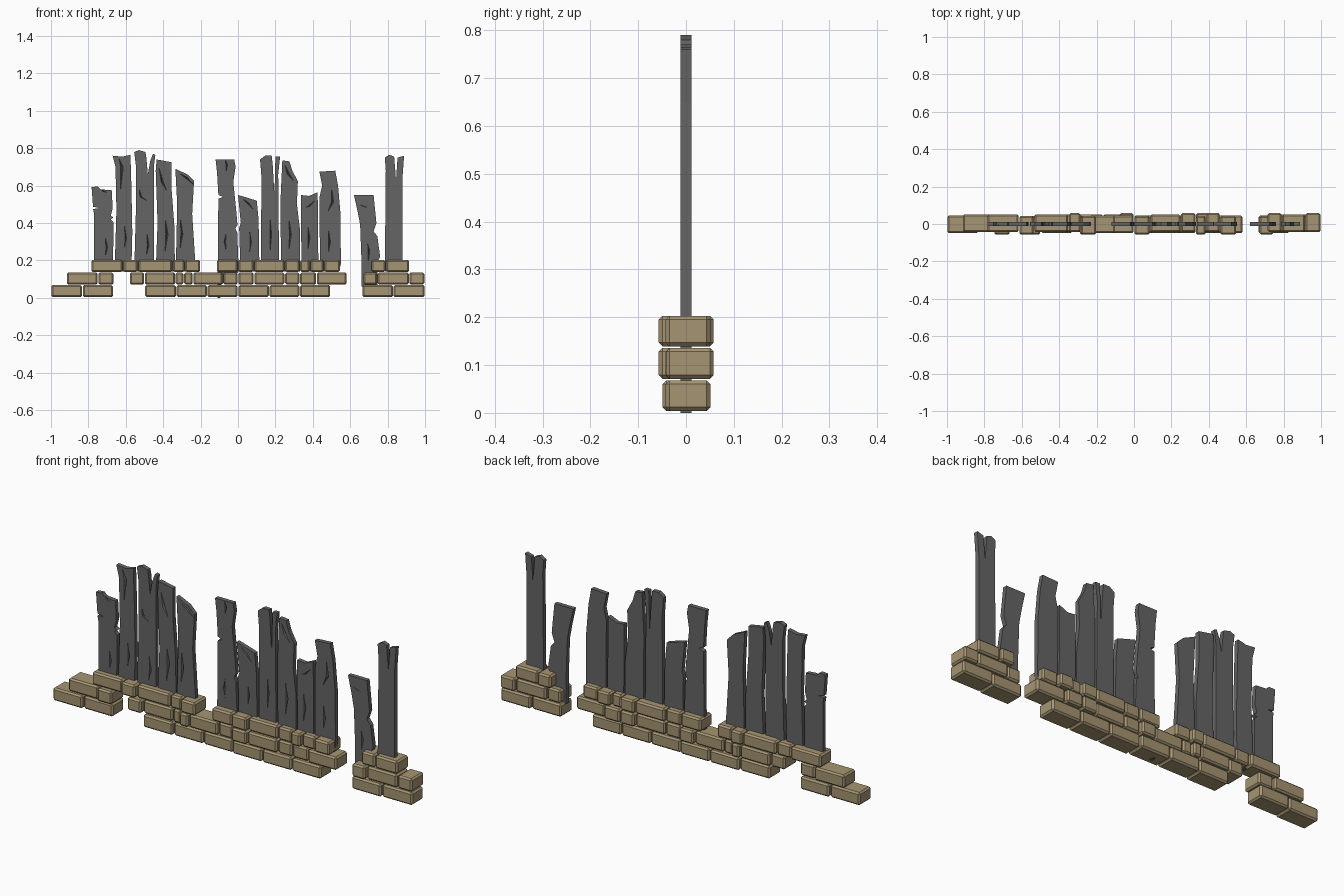
import bpy, bmesh, random
from mathutils import Vector

random.seed(4)


def material(name, rgb):
    m = bpy.data.materials.new(name)
    m.diffuse_color = (*rgb, 1)
    return m


STONE = material("tan_stone", (0.38, 0.30, 0.17))
WOOD = material("weathered_wood", (0.13, 0.13, 0.13))


def finish(bm, name, mat=None):
    bmesh.ops.recalc_face_normals(bm, faces=bm.faces)
    me = bpy.data.meshes.new(name)
    bm.to_mesh(me)
    bm.free()
    ob = bpy.data.objects.new(name, me)
    bpy.context.collection.objects.link(ob)
    if mat:
        me.materials.append(mat)
    return ob


# Bricks: each run lists the joints between neighbouring bricks
def brick_course(name, z0, z1, runs):
    bm = bmesh.new()
    for run in runs:
        for x0, x1 in zip(run, run[1:]):
            part = bmesh.new()
            bmesh.ops.create_cube(part, size=1)
            header = x1 - x0 < 0.1
            cy = random.choice((-0.007, 0.008) if header else (-0.002, 0.004))
            depth = 0.1 if header else 0.094
            for v in part.verts:
                v.co = Vector(((x0 + x1) / 2 + v.co.x * (x1 - x0 - 0.004),
                               cy + v.co.y * depth,
                               (z0 + z1) / 2 + v.co.z * (z1 - z0)))
            bmesh.ops.bevel(part, geom=part.edges[:], offset=0.008, segments=1,
                            affect='EDGES', profile=0.5)
            tmp = bpy.data.meshes.new("tmp")
            part.to_mesh(tmp)
            part.free()
            bm.from_mesh(tmp)
            bpy.data.meshes.remove(tmp)
    return finish(bm, name, STONE)


brick_course("bottom_bricks", 0.004, 0.068, [
    (-1.0, -0.832, -0.667),
    (-0.498, -0.33, -0.165, 0, 0.167, 0.33, 0.495),
    (0.664, 0.83, 1.0)])
brick_course("middle_bricks", 0.071, 0.136, [
    (-0.917, -0.748, -0.664),
    (-0.58, -0.5, -0.335, -0.29, -0.24, -0.08, 0, 0.085, 0.25, 0.33, 0.42, 0.582),
    (0.67, 0.745, 0.915, 0.998)])
brick_course("top_bricks", 0.139, 0.203, [
    (-0.786, -0.615, -0.535, -0.35, -0.285, -0.2),
    (-0.115, 0, 0.085, 0.25, 0.33, 0.385, 0.46, 0.547),
    (0.713, 0.79, 0.917)])


# Planks: extruded outlines in hundredths, with wedge cracks (x, z, x, z, x, z, half width)
def plank(name, outline, cracks=()):
    bm = bmesh.new()
    face = bm.faces.new([bm.verts.new((x / 100, -0.011, z / 100)) for x, z in outline])
    ext = bmesh.ops.extrude_face_region(bm, geom=[face])
    for v in ext["geom"]:
        if isinstance(v, bmesh.types.BMVert):
            v.co.y = 0.011
    ob = finish(bm, name, WOOD)
    if not cracks:
        return
    cb = bmesh.new()
    for ax, az, mx, mz, bx, bz, w in cracks:
        pts = [(ax, az, -1.5), (bx, bz, -1.5), (mx - w, mz, -1.5),
               (mx + w, mz, -1.5), (mx, mz, -0.2)]
        a, b, l, r, t = [cb.verts.new((x / 100, y / 100, z / 100)) for x, z, y in pts]
        for f in ((a, l, r), (l, b, r), (a, t, l), (a, r, t), (b, l, t), (b, t, r)):
            cb.faces.new(f)
    cutter = finish(cb, "crack_cutter")
    cutter.hide_render = True
    mod = ob.modifiers.new("cracks", 'BOOLEAN')
    mod.operation, mod.solver, mod.object = 'DIFFERENCE', 'EXACT', cutter
    bpy.context.view_layer.objects.active = ob
    bpy.ops.object.modifier_apply(modifier=mod.name)
    bpy.data.objects.remove(cutter)


# Left group
plank("left_plank_1", [(-77, 14), (-77, 45), (-77.5, 47.5), (-74, 48), (-77.5, 48.7),
      (-78.3, 59.3), (-75, 59.5), (-73.5, 58), (-67.5, 57.5), (-67, 48), (-68, 44),
      (-66.6, 43), (-68, 42), (-66.6, 40.5), (-66.8, 14)],
      [(-74, 60, -72, 57, -69, 56, 0.8), (-71, 34, -70.2, 27, -71, 21, 0.7)])
plank("left_plank_2", [(-66, 14), (-65, 47), (-65.5, 70), (-67, 76), (-62, 75.5),
      (-57.5, 76.5), (-57, 60), (-56.5, 35), (-57, 14)],
      [(-64.5, 77, -62, 70, -63, 53, 1.0), (-61, 42, -60, 32, -61, 24, 0.6)])
plank("left_plank_3", [(-55.5, 14), (-54.5, 50), (-54.5, 70), (-55.5, 78), (-53, 79),
      (-49.5, 78), (-49, 75), (-48.2, 66), (-47, 73), (-45.5, 77), (-44.2, 76.5),
      (-45, 70), (-45, 14)],
      [(-53, 60, -52, 54, -47, 51, 0.7), (-49, 38, -48, 28, -49.5, 20, 0.7)])
plank("left_plank_4", [(-44, 14), (-43, 40), (-44, 68), (-43.5, 74), (-35.5, 72.5),
      (-35.5, 58), (-34, 38), (-33.7, 14)],
      [(-43, 73, -40.5, 62, -37, 55, 0.9), (-39, 45, -38, 34, -39.5, 20, 0.9)])
plank("left_plank_5", [(-33.3, 14), (-32.5, 50), (-33.5, 69), (-27, 66), (-23.5, 62.5),
      (-24.5, 45), (-22.5, 14)],
      [(-32, 67, -28, 64.5, -22, 59, 1.0), (-31, 46, -30, 34, -31.5, 22, 0.8)])

# Middle group
plank("middle_plank_1", [(-11, 0), (-10.5, 53), (-8, 54), (-10.5, 55), (-11.2, 67),
      (-12, 74), (-2, 74), (-1.3, 70), (-2.5, 62), (-0.8, 45), (-0.3, 39), (-1.4, 37),
      (-0.4, 35), (0.4, 14), (-9, 7), (-9.5, 0)],
      [(-7, 75, -6, 71, -6.5, 66, 0.7), (-6, 37, -7, 30, -6, 23, 0.6)])
plank("middle_plank_2", [(1, 14), (0.9, 34), (0.5, 37), (1.5, 40), (0, 55), (3.5, 54),
      (10, 52), (11, 42), (11.5, 14)],
      [(1, 54, 5, 51, 10, 45, 0.8), (6, 38, 6.8, 30, 6, 22, 0.6)])
plank("middle_plank_3", [(12.3, 14), (12.5, 65), (11.8, 74), (14.5, 76), (18, 76),
      (18.5, 72), (19.5, 55), (20, 75.5), (22.5, 75.5), (21.5, 66), (22, 14)],
      [(17, 46, 17.6, 34, 17, 21, 0.6)])
plank("middle_plank_4", [(23, 14), (22.7, 52), (23.7, 73.5), (27.5, 73), (29, 68),
      (32, 62.5), (31.5, 50), (33.2, 36), (33.2, 14)],
      [(24, 74, 27, 66, 31, 61, 1.0), (27, 45, 28, 34, 27, 22, 0.8)])
plank("middle_plank_5", [(34, 14), (33.7, 40), (33.7, 55), (38, 54.5), (42.6, 56.5),
      (43, 14)],
      [(43, 54, 38, 49, 35, 48, 0.9), (37, 42, 38, 32, 37, 22, 0.8)])
plank("middle_plank_6", [(43.8, 14), (43.6, 54), (45, 60), (43.5, 67.5), (52, 68),
      (53.5, 60), (54.8, 45), (55, 18), (54, 14)],
      [(50, 62, 50.5, 51, 47, 44, 0.9), (48, 40, 49, 30, 48, 21, 0.7)])

# Right group
plank("right_plank_1", [(66, 6), (66, 20), (65.3, 39), (64, 46), (62, 55), (72.5, 55),
      (74, 40), (72.5, 35.5), (74.5, 33), (76, 22), (74.5, 19), (74.5, 6)],
      [(64, 50, 67, 49, 70, 48, 0.5), (69, 31, 70, 25, 69.5, 17, 0.7)])
plank("right_plank_2", [(78.5, 14), (79, 68), (78.5, 75), (81, 76.5), (83.5, 75.5),
      (84.5, 63), (85.3, 75), (88.8, 76), (88, 65), (88, 14)])
